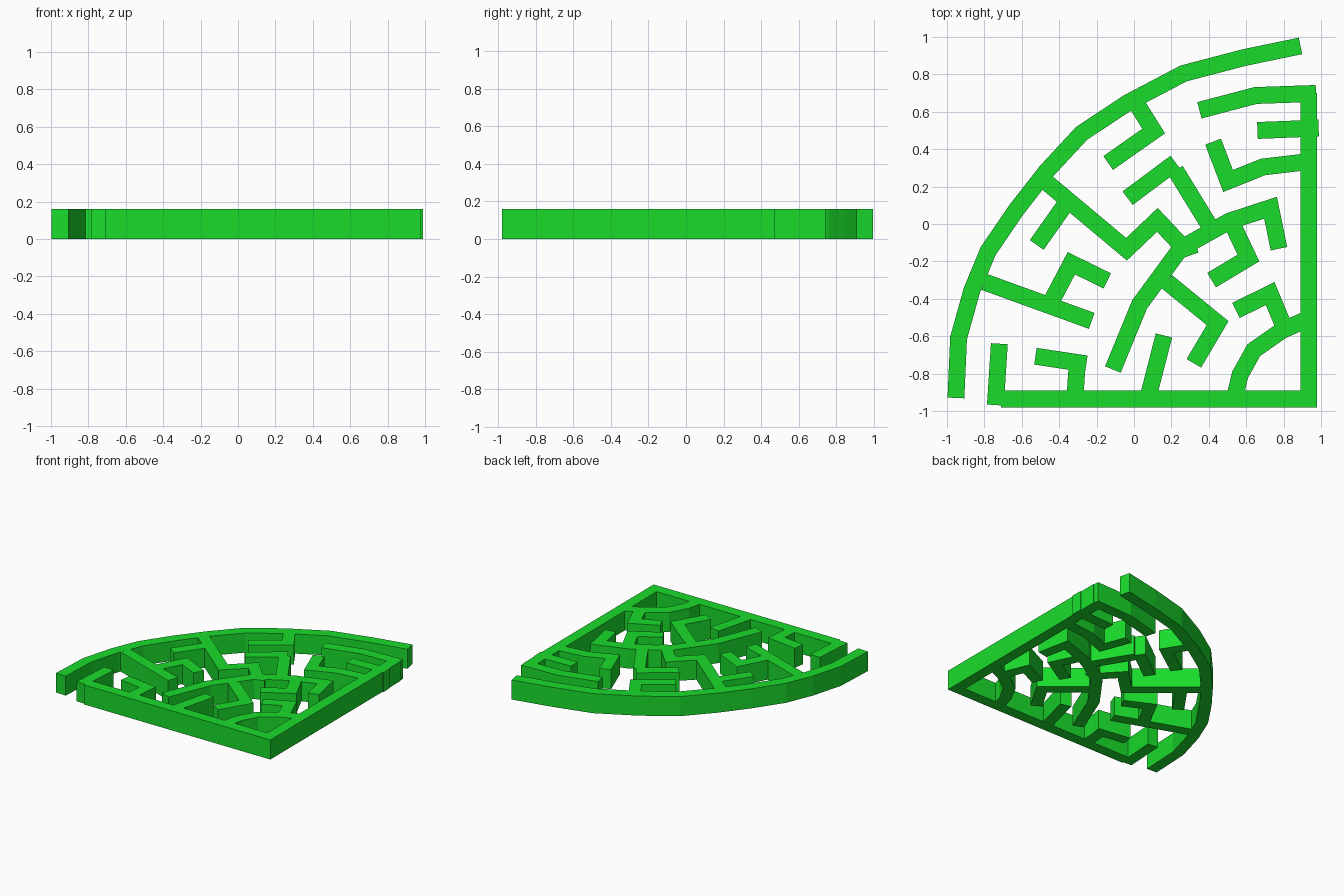
import bpy, bmesh
from mathutils import Vector

if "Cube" in bpy.data.objects:
    bpy.data.objects.remove(bpy.data.objects["Cube"])

WIDTH, HEIGHT = 0.09, 0.16

green = bpy.data.materials.new("green_plastic")
green.diffuse_color = (0.01, 0.72, 0.025, 1)
green.use_nodes = True
green.node_tree.nodes["Principled BSDF"].inputs["Base Color"].default_value = green.diffuse_color


def add_wall(bm, path):
    """Mitred wall of constant width and height along a 2D centre line."""
    pts = [Vector(p) for p in path]
    dirs = [(b - a).normalized() for a, b in zip(pts, pts[1:])]
    normals = [Vector((-d.y, d.x)) for d in dirs]
    left, right = [], []
    for i, p in enumerate(pts):
        n0, n1 = normals[max(i - 1, 0)], normals[min(i, len(normals) - 1)]
        offset = (n0 + n1) / (1 + n0.dot(n1)) * WIDTH / 2
        left.append(p + offset)
        right.append(p - offset)
    rings = []
    for l, r in zip(left, right):
        rings.append([bm.verts.new((q.x, q.y, z)) for q, z in
                      ((l, 0), (r, 0), (r, HEIGHT), (l, HEIGHT))])
    for a, b in zip(rings, rings[1:]):
        for k in range(4):
            m = (k + 1) % 4
            bm.faces.new((a[k], a[m], b[m], b[k]))
    bm.faces.new(rings[0][::-1])
    bm.faces.new(rings[-1])


def make_walls(name, paths):
    bm = bmesh.new()
    for path in paths:
        add_wall(bm, path)
    bmesh.ops.recalc_face_normals(bm, faces=bm.faces)
    mesh = bpy.data.meshes.new(name)
    bm.to_mesh(mesh)
    bm.free()
    mesh.materials.append(green)
    obj = bpy.data.objects.new(name, mesh)
    bpy.context.collection.objects.link(obj)
    return obj


# Curved rim and the two straight sides of the quarter disc
frame = make_walls("maze_walls", [
    [(-.952, -.93), (-.938, -.61), (-.867, -.355), (-.78, -.145), (-.63, .075),
     (-.47, .28), (-.28, .485), (-.03, .65), (.265, .805), (.59, .89), (.89, .952)],
    [(-.71, -.935), (.934, -.935), (.934, .70)],
])

# Inner passages
inner = make_walls("inner_walls", [
    # along the right side
    [(.35, .608), (.65, .687), (.973, .698)],
    [(.66, .50), (.987, .513)],
    [(.423, .44), (.503, .23), (.69, .305), (.92, .332)],
    [(.535, -.94), (.567, -.807), (.64, -.675), (.79, -.57), (.93, -.507)],
    [(.545, -.462), (.728, -.372), (.802, -.55)],
    # central trunk and its branches
    [(-.113, -.778), (.03, -.43), (.25, -.13), (.51, .015), (.73, .087), (.775, -.132)],
    [(.175, -.308), (.447, -.53), (.32, -.745)],
    [(.53, -.01), (.612, -.182), (.415, -.30)],
    [(-.034, .138), (.222, .329)],
    [(.222, .287), (.41, -.02)],
    [(.23, -.145), (.33, -.11)],
    # branches from the curved rim
    [(-.47, .225), (-.04, -.135), (.125, .022), (.24, -.10)],
    [(-.36, .115), (-.52, -.112)],
    [(.0, .665), (.105, .497), (-.138, .326)],
    [(-.80, -.31), (-.226, -.518)],
    [(-.44, -.41), (-.335, -.21), (-.143, -.304)],
    # along the front side
    [(-.72, -.64), (-.741, -.968)],
    [(-.527, -.707), (-.255, -.748)],
    [(-.303, -.74), (-.316, -.93)],
    [(.16, -.596), (.077, -.92)],
])

# Merge everything into one solid
union = frame.modifiers.new("merge", 'BOOLEAN')
union.operation = 'UNION'
union.solver = 'EXACT'
union.use_self = True
union.object = inner
bpy.context.view_layer.objects.active = frame
frame.select_set(True)
bpy.ops.object.modifier_apply(modifier=union.name)
bpy.data.objects.remove(inner)
